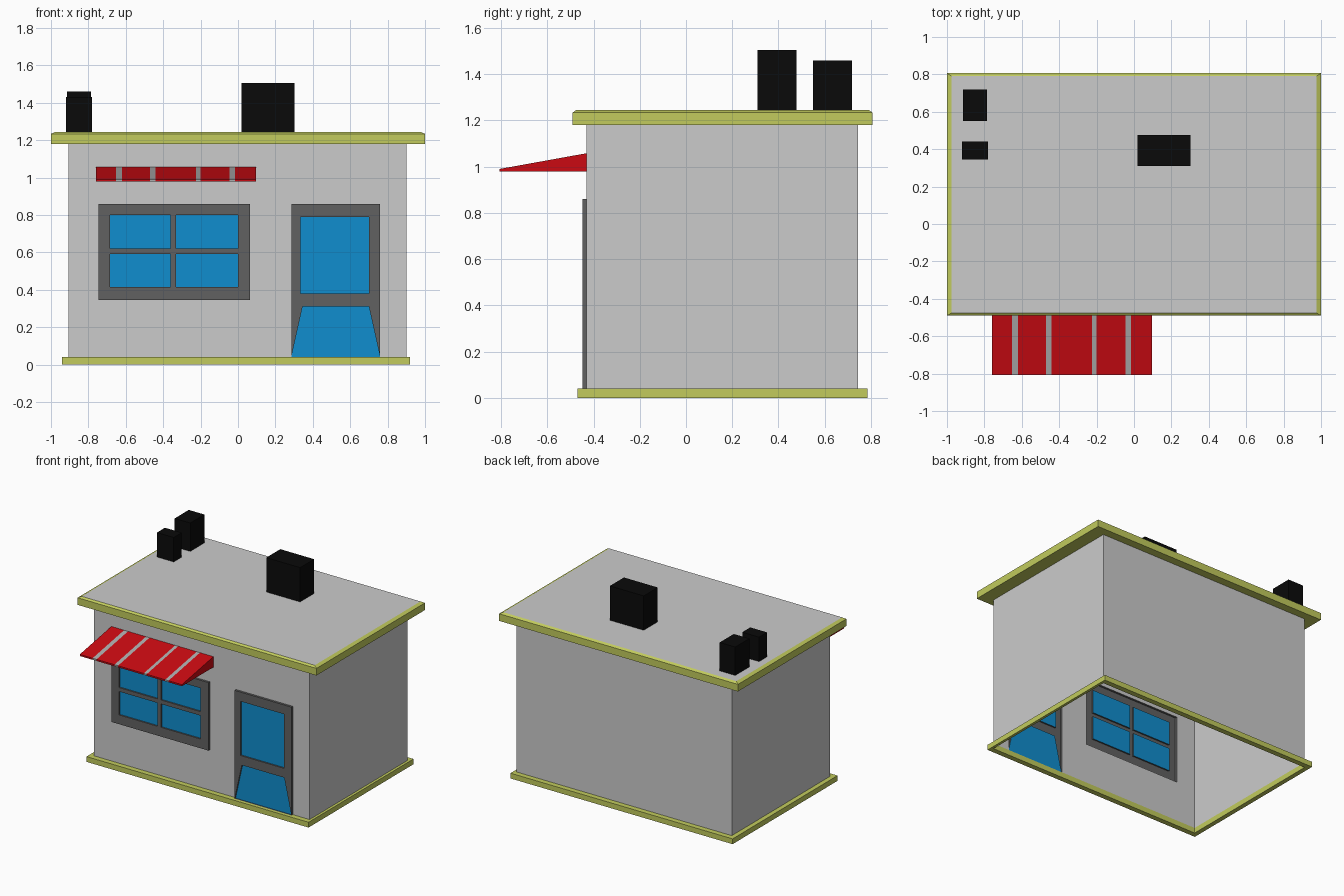
import bpy, bmesh

if "Cube" in bpy.data.objects:
    bpy.data.objects.remove(bpy.data.objects["Cube"])


def material(name, rgb):
    m = bpy.data.materials.new(name)
    m.diffuse_color = (*rgb, 1)
    m.use_nodes = True
    m.node_tree.nodes["Principled BSDF"].inputs["Base Color"].default_value = m.diffuse_color
    return m


OLIVE = material("olive_trim", (0.54, 0.60, 0.11))
DARK = material("dark_grey", (0.12, 0.12, 0.12))
BLUE = material("glass_blue", (0.005, 0.27, 0.62))
RED = material("awning_red", (0.60, 0.003, 0.006))
BLACK = material("vent_black", (0.003, 0.003, 0.003))
GREY = material("stripe_grey", (0.42, 0.42, 0.42))


def finish(bm, name, *mats):
    bmesh.ops.remove_doubles(bm, verts=bm.verts, dist=1e-5)
    me = bpy.data.meshes.new(name)
    bm.to_mesh(me)
    bm.free()
    for m in mats:
        me.materials.append(m)
    ob = bpy.data.objects.new(name, me)
    bpy.context.collection.objects.link(ob)
    return ob


def face(bm, pts, mat=0):
    f = bm.faces.new([bm.verts.new(p) for p in pts])
    f.material_index = mat


def loft(bm, loops, mat=0):
    """Skin a sequence of closed loops with quads."""
    for a, b in zip(loops, loops[1:]):
        for i in range(len(a)):
            j = (i + 1) % len(a)
            face(bm, (a[i], a[j], b[j], b[i]), mat)


def flat(x0, x1, y0, y1, z):
    return [(x0, y0, z), (x1, y0, z), (x1, y1, z), (x0, y1, z)]


def upright(outline, y):
    return [(x, y, z) for x, z in outline]


def rect(x0, x1, z0, z1):
    return [(x0, z0), (x1, z0), (x1, z1), (x0, z1)]


def panel(bm, xs, zs, y, skip):
    """Front-facing grid of quads with some cells left open."""
    for i in range(len(xs) - 1):
        for k in range(len(zs) - 1):
            if (i, k) not in skip:
                face(bm, upright(rect(xs[i], xs[i + 1], zs[k], zs[k + 1]), y))


WALL = (-0.905, 0.90, -0.43, 0.745)
YW, YF, YG = -0.43, -0.447, -0.436    # wall, frame front, glass

# Walls: open shell with window and door openings in the front
bm = bmesh.new()
panel(bm, [-0.905, -0.745, 0.065, 0.285, 0.76, 0.90], [0.04, 0.345, 0.86, 1.18],
      YW, {(1, 1), (3, 0), (3, 1)})
a, b = flat(*WALL, 0.04), flat(*WALL, 1.18)
for i in (1, 2, 3):
    j = (i + 1) % 4
    face(bm, (a[i], a[j], b[j], b[i]))
finish(bm, "walls")

# Base trim ring
bm = bmesh.new()
OUT = (-0.94, 0.92, -0.47, 0.785)
loft(bm, [flat(*WALL, 0), flat(*OUT, 0), flat(*OUT, 0.04), flat(*WALL, 0.04), flat(*WALL, 0)])
finish(bm, "base_trim", OLIVE)

# Roof trim with sloped top edge, and the flat roof
ROOF = (-0.975, 0.975, -0.475, 0.79)
EAVE = (-1, 1, -0.49, 0.807)
bm = bmesh.new()
loft(bm, [flat(*WALL, 1.18), flat(*EAVE, 1.18), flat(*EAVE, 1.234), flat(*ROOF, 1.245)])
finish(bm, "roof_trim", OLIVE)
bm = bmesh.new()
face(bm, flat(*ROOF, 1.245))
finish(bm, "roof")


def glazed(name, outer, xs, zs, skip, holes, extra=()):
    """Raised frame with recessed panes."""
    bm = bmesh.new()
    loft(bm, [upright(outer, YW), upright(outer, YF)])
    panel(bm, xs, zs, YF, skip)
    for e in extra:
        face(bm, upright(e, YF))
    for h in holes:
        loft(bm, [upright(h, YF), upright(h, YG)])
    finish(bm, name + "_frame", DARK)
    bm = bmesh.new()
    for h in holes:
        face(bm, upright(h, YG))
    finish(bm, name + "_glass", BLUE)


# Four-pane window
panes = [rect(x0, x1, z0, z1) for x0, x1 in ((-0.685, -0.362), (-0.332, 0.0))
         for z0, z1 in ((0.415, 0.592), (0.622, 0.80))]
glazed("window", rect(-0.745, 0.065, 0.345, 0.86),
       [-0.745, -0.685, -0.362, -0.332, 0.0, 0.065],
       [0.345, 0.415, 0.592, 0.622, 0.80, 0.86],
       {(1, 1), (1, 3), (3, 1), (3, 3)}, panes)

# Door: upper pane and lower tapered panel
glazed("door", rect(0.285, 0.76, 0.04, 0.86),
       [0.285, 0.335, 0.70, 0.76], [0.31, 0.38, 0.79, 0.86], {(1, 1)},
       [rect(0.335, 0.70, 0.38, 0.79),
        [(0.285, 0.04), (0.76, 0.04), (0.70, 0.31), (0.345, 0.31)]],
       [[(0.285, 0.04), (0.345, 0.31), (0.285, 0.31)],
        [(0.76, 0.04), (0.76, 0.31), (0.70, 0.31)]])

# Striped awning: wedge profile swept along x, alternating colours
profile = [(YW, 0.978), (YW, 1.058), (-0.807, 0.99), (-0.807, 0.978)]
cuts = [-0.76, -0.653, -0.62, -0.47, -0.44, -0.225, -0.20, -0.045, -0.017, 0.095]
bm = bmesh.new()
rings = [[(x, y, z) for y, z in profile] for x in cuts]
for n, pair in enumerate(zip(rings, rings[1:])):
    loft(bm, pair, n % 2)
face(bm, rings[0][::-1])
face(bm, rings[-1])
bmesh.ops.remove_doubles(bm, verts=bm.verts, dist=1e-5)
bmesh.ops.recalc_face_normals(bm, faces=bm.faces)
finish(bm, "awning", RED, GREY)

# Rooftop vents
for n, (x0, x1, y0, y1, top) in enumerate([(0.02, 0.303, 0.31, 0.477, 1.505),
                                           (-0.915, -0.785, 0.55, 0.718, 1.46),
                                           (-0.92, -0.78, 0.345, 0.44, 1.43)]):
    bm = bmesh.new()
    foot, head = flat(x0, x1, y0, y1, 1.24), flat(x0, x1, y0, y1, top)
    loft(bm, [foot, head])
    face(bm, head)
    face(bm, foot[::-1])
    finish(bm, f"roof_vent_{n + 1}", BLACK)
